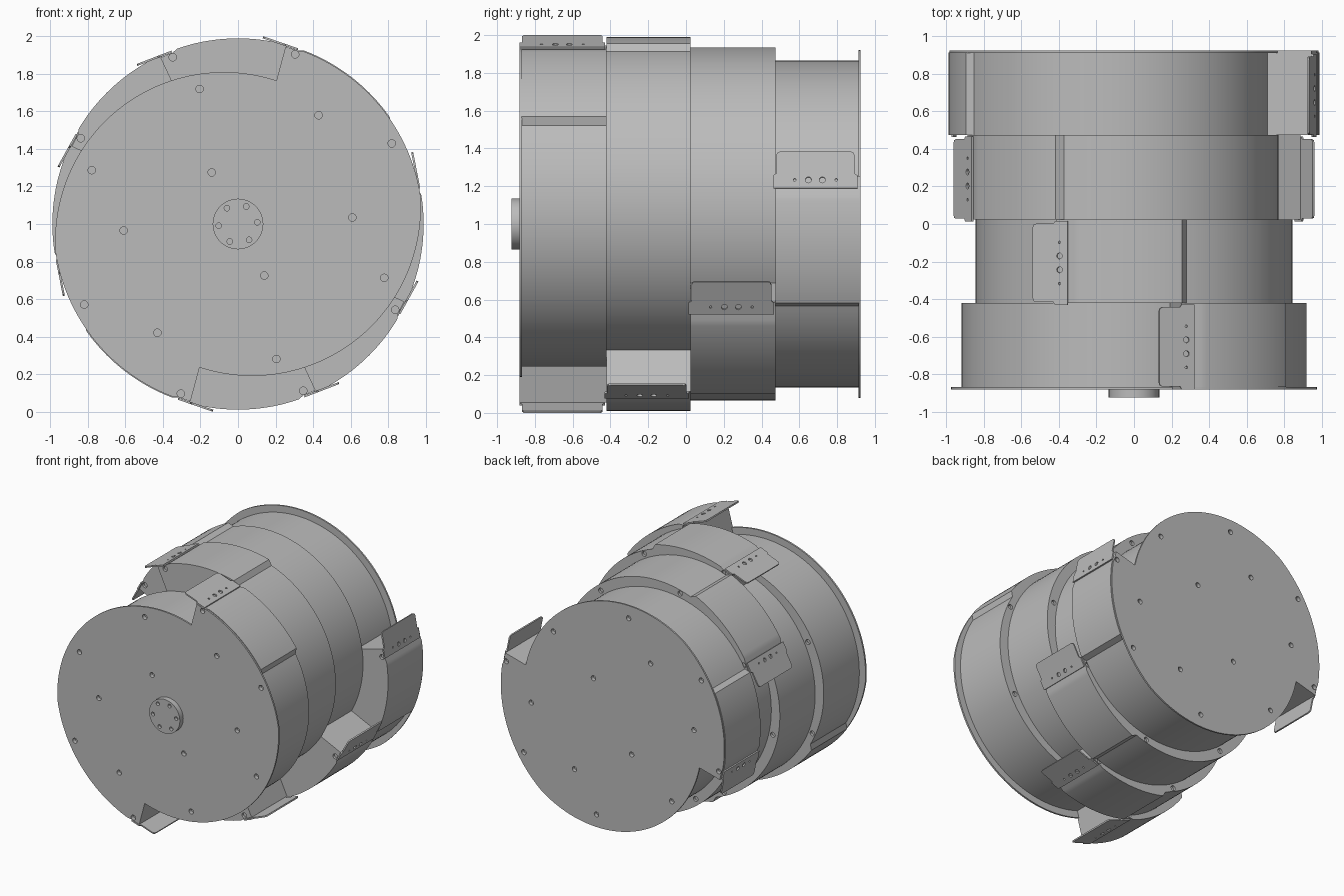
import bpy, bmesh
from math import cos, sin, radians, sqrt, pi
from mathutils import Vector, Matrix

cube = bpy.data.objects.get("Cube")
if cube:
    bpy.data.objects.remove(cube, do_unlink=True)

steel = bpy.data.materials.new("grey_steel")
steel.use_nodes = True
steel.diffuse_color = (0.5, 0.5, 0.5, 1)
steel.node_tree.nodes["Principled BSDF"].inputs["Base Color"].default_value = (0.5, 0.5, 0.5, 1)

START = 75          # angle of the first gullet wall
TWIST = 40          # turn from one drum section to the next
CENTRE = Vector((-0.075, -0.09))
EDGES = [-0.87, -0.42, 0.025, 0.475, 0.915]


def polar(r, a):
    return Vector((r * cos(radians(a)), r * sin(radians(a))))


def spin(points, angle):
    m = Matrix.Rotation(radians(angle), 2)
    return [m @ Vector(p) for p in points]


def add_prism(bm, points, y0, y1):
    """Closed prism along y from an outline in x and height above the axis."""
    front = [bm.verts.new((p[0], y0, p[1] + 1)) for p in points]
    back = [bm.verts.new((p[0], y1, p[1] + 1)) for p in points]
    bm.faces.new(front)
    bm.faces.new(back[::-1])
    n = len(points)
    for i in range(n):
        j = (i + 1) % n
        bm.faces.new((front[j], front[i], back[i], back[j]))


def make_object(name, bm):
    bmesh.ops.recalc_face_normals(bm, faces=bm.faces[:])
    mesh = bpy.data.meshes.new(name)
    bm.to_mesh(mesh)
    bm.free()
    mesh.materials.append(steel)
    ob = bpy.data.objects.new(name, mesh)
    bpy.context.collection.objects.link(ob)
    return ob


def select_only(ob):
    bpy.ops.object.select_all(action='DESELECT')
    ob.select_set(True)
    bpy.context.view_layer.objects.active = ob


def cut(ob, cutter_bm):
    cutter = make_object("hole_cutter", cutter_bm)
    cutter.hide_render = True
    mod = ob.modifiers.new("holes", 'BOOLEAN')
    mod.operation = 'DIFFERENCE'
    mod.solver = 'EXACT'
    mod.object = cutter
    select_only(ob)
    bpy.ops.object.modifier_apply(modifier=mod.name)
    bpy.data.objects.remove(cutter, do_unlink=True)


def smooth(ob):
    select_only(ob)
    bpy.ops.object.shade_smooth_by_angle(angle=radians(25))


def circle(centre, r, n=16):
    return [Vector(centre) + polar(r, 360 * i / n) for i in range(n)]


def spiral_radius(radius, a):
    d = CENTRE.dot(polar(1, a))
    return d + sqrt(radius ** 2 - CENTRE.length_squared + d * d)


def outline(radius, limit, holder):
    """Two spiral lobes; a holder steps up to the limit before each wall."""
    lobe = []
    for t in range(0, 181, 2):
        r = min(spiral_radius(radius, START + t), limit)
        if holder and t >= 140:
            r = limit
        if t == 176:
            r = 0.978
        if t == 178:
            continue
        if t == 180:
            r = 0.979
        lobe.append(polar(r, START + t))
    return lobe + spin(lobe, 180)


# Bolt holes, repeated on the opposite half
half = [(0.43, 0.58), (0.82, 0.43), (0.61, 0.035), (0.14, -0.275),
        (0.78, -0.287), (0.205, -0.72), (0.305, 0.905)]
bolts = half + spin(half, 180)


def bolt_cutter(angle, spans):
    bm = bmesh.new()
    for p in spin(bolts, angle):
        for y0, y1 in spans:
            add_prism(bm, circle(p, 0.02), y0, y1)
    return bm


def end_plate(name, angle, y0, y1):
    bm = bmesh.new()
    add_prism(bm, spin(outline(0.9, 0.985, False), angle), y0, y1)
    ob = make_object(name, bm)
    cut(ob, bolt_cutter(angle, [(y0 - 0.01, y1 + 0.01)]))
    smooth(ob)


def knife(name, angle, y0, y1):
    """Flat cutter plate overhanging the gullet, with a wider clamped root."""
    base, tip = spin([(0.29, 0.936), (0.133, 0.99)], angle)
    along = (tip - base).normalized()
    out = Vector((along.y, -along.x))
    if out.dot(base) < 0:
        out = -out
    u_axis, n_axis = Vector((along.x, 0, along.y)), Vector((out.x, 0, out.y))
    origin = Vector((base.x, (y0 + y1) / 2 - 0.01, base.y + 1))
    w, length = (y1 - y0) / 2 + 0.002, 0.168
    n, c = w - 0.015, 0.02
    side = [(-0.03, w), (0.04, w), (0.05, n), (length - c, n),
            (length - 0.3 * c, n - 0.3 * c), (length, n - c)]
    shape = side + [(u, -v) for u, v in reversed(side)]

    def place(u, v, h):
        return origin + u_axis * u + Vector((0, v, 0)) + n_axis * h

    def slab(bm, pts, h0, h1):
        face = bm.faces.new([bm.verts.new(place(u, v, h0)) for u, v in pts])
        ext = bmesh.ops.extrude_face_region(bm, geom=[face], use_keep_orig=True)
        verts = [e for e in ext["geom"] if isinstance(e, bmesh.types.BMVert)]
        bmesh.ops.translate(bm, verts=verts, vec=n_axis * (h1 - h0))

    bm = bmesh.new()
    slab(bm, shape, 0, 0.011)
    ob = make_object(name, bm)
    holes = bmesh.new()
    for v, r in ((-0.037, 0.016), (0.037, 0.016), (-0.11, 0.007), (0.11, 0.007)):
        slab(holes, circle((0.015, v), r, 12), -0.01, 0.03)
    cut(ob, holes)
    smooth(ob)


# Drum sections, each turned on from the one in front
for i in range(4):
    y0, y1, angle = EDGES[i], EDGES[i + 1], TWIST * i
    bm = bmesh.new()
    add_prism(bm, spin(outline(0.845, 0.99, True), angle), y0, y1)
    section = make_object(f"drum_section_{i + 1}", bm)
    cut(section, bolt_cutter(angle, [(y0 - 0.01, y0 + 0.02), (y1 - 0.02, y1 + 0.01)]))
    smooth(section)
    for k, label in enumerate(("a", "b")):
        knife(f"knife_{i + 1}_{label}", angle + 180 * k, y0, y1)

# End plates stand proud of the shell
end_plate("front_plate", 0, -0.882, -0.868)
end_plate("back_plate", 3 * TWIST, 0.912, 0.925)

# Hub with a ring of screw holes
bm = bmesh.new()
add_prism(bm, circle((0, 0), 0.135, 48), -0.925, -0.875)
hub = make_object("hub", bm)
holes = bmesh.new()
for k in range(6):
    add_prism(holes, circle(polar(0.103, 5 + 60 * k), 0.015, 12), -0.94, -0.9)
cut(hub, holes)
smooth(hub)
